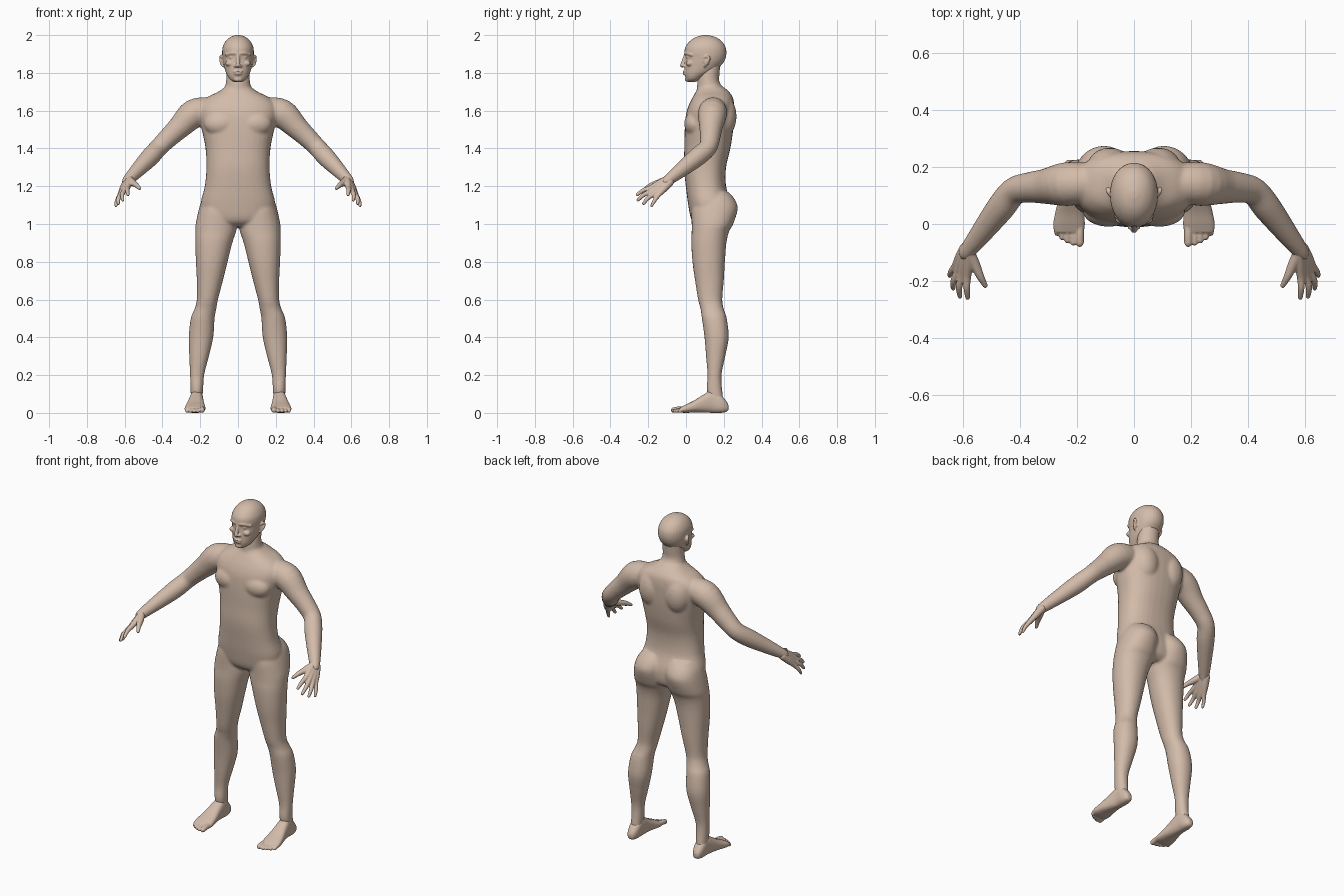
import bpy, bmesh, math
from mathutils import Vector, Matrix

skin = bpy.data.materials.new("skin")
skin.diffuse_color = (0.65, 0.5, 0.4, 1)


def resample(rows, n=4):
    """Catmull-Rom through rows of numbers."""
    out = []
    for i in range(len(rows) - 1):
        a, b, c, d = (rows[max(i - 1, 0)], rows[i], rows[i + 1], rows[min(i + 2, len(rows) - 1)])
        for k in range(n):
            t = k / n
            out.append([0.5 * (2 * q + (r - p) * t + (2 * p - 5 * q + 4 * r - s) * t * t
                               + (3 * q - p - 3 * r + s) * t ** 3) for p, q, r, s in zip(a, b, c, d)])
    out.append(list(rows[-1]))
    return out


def skin_rings(bm, rings, mirror):
    """Skin a list of rings into a closed tube, optionally on both sides."""
    for side in ((1, -1) if mirror else (1,)):
        vs = [[bm.verts.new((p[0] * side, p[1], p[2])) for p in ring] for ring in rings]
        n = len(vs[0])
        for a, b in zip(vs, vs[1:]):
            for i in range(n):
                bm.faces.new((a[i], a[(i + 1) % n], b[(i + 1) % n], b[i]))
        bm.faces.new(vs[0])
        bm.faces.new(vs[-1])


def stack(bm, rows, axis="z", power=2.0, mirror=False, sides=32):
    """Loft of superellipses; row = level, u0, u1, v0, v1."""
    rings = []
    for h, u0, u1, v0, v1 in resample(rows):
        ring = []
        for i in range(sides):
            a = 2 * math.pi * i / sides
            c, s = math.cos(a), math.sin(a)
            u = (u0 + u1) / 2 + (u1 - u0) / 2 * math.copysign(abs(c) ** (2 / power), c)
            v = (v0 + v1) / 2 + (v1 - v0) / 2 * math.copysign(abs(s) ** (2 / power), s)
            ring.append((u, v, h) if axis == "z" else (u, h, v))
        rings.append(ring)
    skin_rings(bm, rings, mirror)


def tube(bm, rows, mirror=False, sides=16):
    """Round-ended tube; row = x, y, z, radius."""
    pts = [(Vector(r[:3]), r[3]) for r in resample(rows)]
    d0 = (pts[0][0] - pts[1][0]).normalized()
    d1 = (pts[-1][0] - pts[-2][0]).normalized()
    cap = ((0.6, 0.8), (0.95, 0.3))
    (p0, r0), (p1, r1) = pts[0], pts[-1]
    pts = ([(p0 + d0 * r0 * k, r0 * m) for k, m in reversed(cap)] + pts
           + [(p1 + d1 * r1 * k, r1 * m) for k, m in cap])
    rings, side = [], None
    for i, (p, r) in enumerate(pts):
        d = (pts[min(i + 1, len(pts) - 1)][0] - pts[max(i - 1, 0)][0]).normalized()
        if side is None:
            side = d.orthogonal()
        side = (side - d * side.dot(d)).normalized()
        up = d.cross(side)
        rings.append([p + r * (side * math.cos(a) + up * math.sin(a))
                      for a in (2 * math.pi * k / sides for k in range(sides))])
    skin_rings(bm, rings, mirror)


def blob(bm, c, r, mirror=False):
    for s in ((1, -1) if mirror else (1,)):
        m = Matrix.Translation((c[0] * s, c[1], c[2])) @ Matrix.Diagonal((*r, 1))
        bmesh.ops.create_uvsphere(bm, u_segments=20, v_segments=12, radius=1, matrix=m)


def finish(bm, name, voxel, smooth):
    """Fuse the overlapping volumes into one smooth skin."""
    bmesh.ops.recalc_face_normals(bm, faces=bm.faces[:])
    me = bpy.data.meshes.new(name)
    bm.to_mesh(me)
    bm.free()
    ob = bpy.data.objects.new(name, me)
    bpy.context.collection.objects.link(ob)
    me.materials.append(skin)
    me.polygons.foreach_set("use_smooth", [True] * len(me.polygons))
    m = ob.modifiers.new("fuse", "REMESH")
    m.mode, m.voxel_size, m.use_smooth_shade = "VOXEL", voxel, True
    m = ob.modifiers.new("soften", "SMOOTH")
    m.factor, m.iterations = 0.5, smooth


# Torso
bm = bmesh.new()
torso = [(0.985, .10, .07, .20), (1.02, .17, .03, .235), (1.1, .198, .012, .24), (1.2, .176, -.001, .212),
         (1.3, .167, -.011, .212), (1.4, .172, -.009, .235), (1.5, .192, -.007, .25),
         (1.58, .21, .0, .255), (1.63, .205, .015, .255), (1.67, .165, .035, .248),
         (1.70, .105, .052, .228), (1.725, .07, .065, .2)]
stack(bm, [(z, -w, w, a, b) for z, w, a, b in torso], power=2.4)
blob(bm, (.09, .045, 1.53), (.09, .055, .065), True)
blob(bm, (.085, .2, 1.57), (.08, .068, .11), True)
# Neck
neck = [(1.62, .10, .05, .23), (1.69, .078, .055, .215), (1.75, .064, .06, .178), (1.8, .061, .065, .178),
        (1.86, .058, .08, .185)]
stack(bm, [(z, -w, w, a, b) for z, w, a, b in neck])
# Arms
tube(bm, [(.15, .145, 1.605, .068), (.235, .14, 1.583, .077), (.31, .132, 1.512, .062), (.365, .128, 1.46, .054),
          (.42, .115, 1.405, .049), (.465, .06, 1.355, .05), (.53, -.025, 1.287, .04),
          (.58, -.09, 1.235, .03), (.588, -.102, 1.224, .028)], True, 24)
# Legs and buttocks
stack(bm, [(.05, .19, .25, .13, .2), (.12, .185, .251, .11, .192), (.2, .179, .254, .114, .188),
           (.3, .154, .258, .106, .208), (.4, .131, .261, .098, .226), (.5, .124, .25, .084, .216),
           (.55, .115, .23, .077, .2), (.6, .106, .218, .064, .192), (.7, .08, .218, .048, .2),
           (.8, .055, .223, .034, .206), (.9, .03, .226, .028, .214), (.96, .01, .226, .03, .228),
           (1.0, .004, .224, .03, .25), (1.08, .004, .207, .03, .274), (1.13, .006, .19, .05, .258),
           (1.17, .02, .16, .08, .225)], power=2.15, mirror=True)
finish(bm, "body", .008, 5)

# Head
bm = bmesh.new()
head = [(1.752, .022, .012, .05), (1.765, .042, .001, .075), (1.785, .056, -.006, .11), (1.81, .067, -.008, .155),
        (1.85, .077, -.006, .195), (1.88, .082, -.003, .21), (1.91, .084, -.008, .214),
        (1.94, .08, -.002, .208), (1.97, .064, .022, .187), (1.99, .04, .053, .155), (2.0, .012, .09, .118)]
stack(bm, [(z, -w, w, a, b) for z, w, a, b in head], power=2.1)
# Brow, eyes, nose, cheeks, lips, chin, ears
tube(bm, [(-.062, .03, 1.896, .009), (-.03, .004, 1.905, .01), (0, .001, 1.903, .01),
          (.03, .004, 1.905, .01), (.062, .03, 1.896, .009)])
blob(bm, (.032, .016, 1.882), (.016, .014, .009), True)
tube(bm, [(0, -.002, 1.895, .009), (0, -.012, 1.865, .01), (0, -.02, 1.84, .012)])
blob(bm, (.014, -.008, 1.837), (.009, .012, .008), True)
blob(bm, (.045, .02, 1.85), (.022, .02, .016), True)
for z, w in ((1.807, .026), (1.795, .023)):
    blob(bm, (0, -.004, z), (w, .013, .0065))
blob(bm, (0, .008, 1.766), (.024, .014, .013))
tube(bm, [(.078, .1, 1.835, .006), (.087, .108, 1.85, .008), (.092, .122, 1.875, .008),
          (.09, .112, 1.888, .007), (.084, .1, 1.882, .006)], True)
blob(bm, (.081, .108, 1.86), (.008, .014, .022), True)
finish(bm, "head", .004, 2)

# Hands: one strand per finger, fused into a palm
bm = bmesh.new()
fingers = [((.585, -.185, 1.192), (.586, -.226, 1.178), (.583, -.258, 1.155)),
           ((.603, -.18, 1.176), (.613, -.222, 1.155), (.61, -.254, 1.127)),
           ((.617, -.165, 1.163), (.632, -.2, 1.138), (.634, -.225, 1.108)),
           ((.626, -.146, 1.153), (.642, -.168, 1.122), (.646, -.182, 1.096))]
for k, (a, b, c) in enumerate(fingers):
    s = .9 if k == 3 else 1
    wrist = Vector((.575, -.095, 1.238)).lerp(Vector((.59, -.085, 1.223)), k / 3)
    palm = wrist.lerp(Vector(a), .5)
    tube(bm, [(*wrist, .022), (*palm, .019), (*a, .0145 * s), (*b, .0115 * s), (*c, .0085 * s)], True)
tube(bm, [(.577, -.1, 1.236, .02), (.556, -.145, 1.218, .018), (.538, -.185, 1.205, .0135),
          (.521, -.216, 1.188, .009)], True)
finish(bm, "hands", .004, 2)

# Feet
bm = bmesh.new()
stack(bm, [(.225, .21, .232, .018, .04), (.215, .197, .243, .006, .06), (.185, .186, .252, .0, .095),
           (.14, .184, .254, .0, .12), (.09, .181, .264, .002, .095), (.04, .175, .276, .002, .064),
           (0, .172, .283, .0, .045), (-.03, .176, .28, .002, .03)], "y", 2.5, True)
# Toes
for x, y, r in ((.19, -.066, .0145), (.213, -.066, .0105), (.233, -.058, .0105), (.252, -.047, .01), (.27, -.032, .01)):
    tube(bm, [(x, .01, r + .008, r), (x, (y - .01) / 2, r + .005, r), (x, y, r, r)], True)
finish(bm, "feet", .004, 2)
